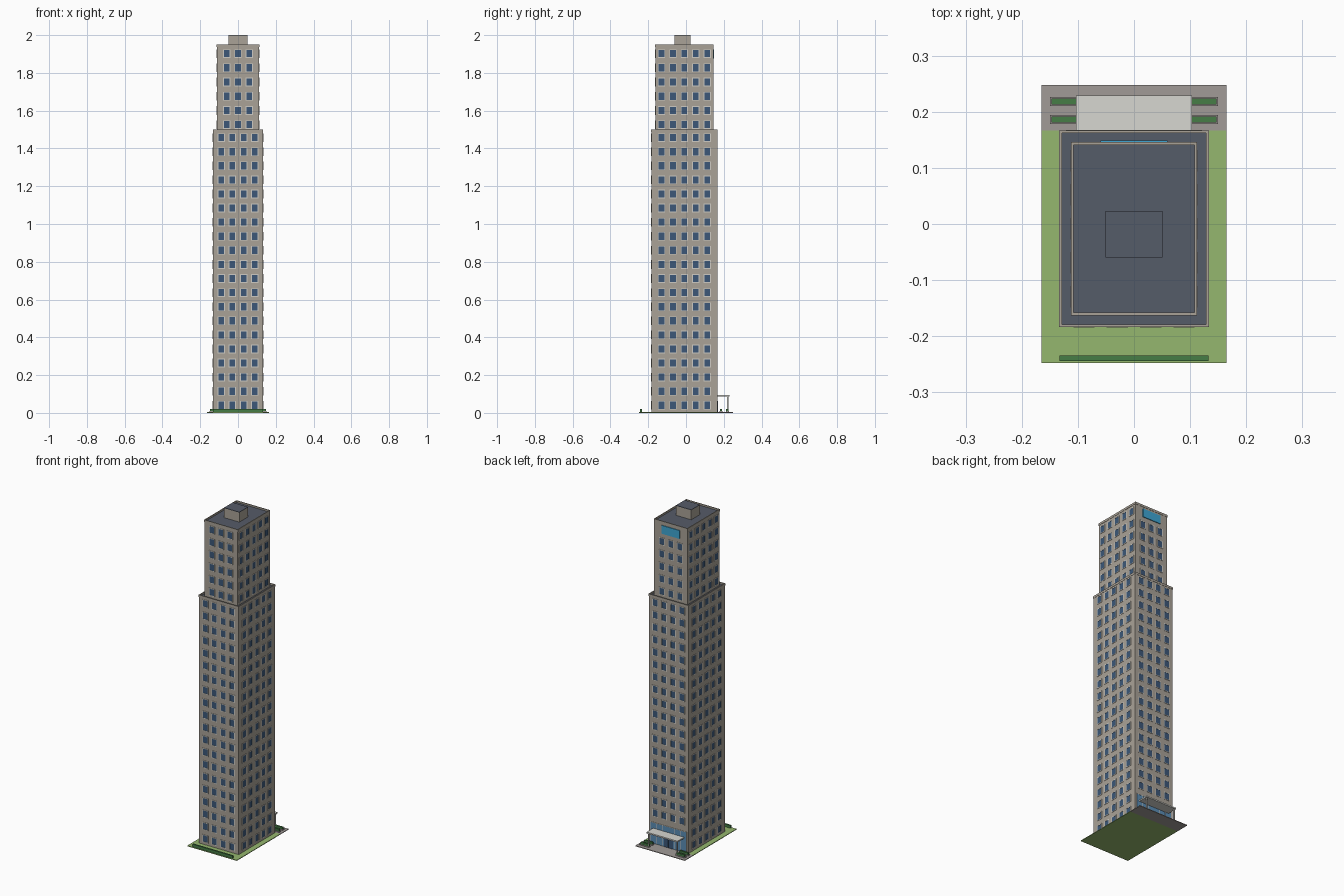
import bpy, bmesh
from mathutils import Vector

if "Cube" in bpy.data.objects:
    bpy.data.objects.remove(bpy.data.objects["Cube"])


def material(name, r, g, b):
    m = bpy.data.materials.new(name)
    m.diffuse_color = tuple((c / 255) ** 2.2 for c in (r, g, b)) + (1,)
    m.use_nodes = True
    m.node_tree.nodes["Principled BSDF"].inputs["Base Color"].default_value = m.diffuse_color
    return m


WALL = material("wall_stone", 168, 161, 150)
TRIM = material("trim", 205, 202, 194)
ROOF = material("roof_slate", 86, 92, 104)
GLASS = material("window_glass", 62, 88, 120)
LOBBY = material("lobby_glass", 92, 140, 180)
LAWN = material("lawn", 148, 182, 110)
PAVE = material("paving", 160, 154, 150)
HEDGE = material("hedge", 72, 125, 72)
CANOPY = material("canopy", 214, 214, 208)
SIGN = material("blue_panel", 65, 165, 210)


def boxes(name, mat, items):
    """One object made of boxes given as (x0, x1, y0, y1, z0, z1)."""
    bm = bmesh.new()
    for x0, x1, y0, y1, z0, z1 in items:
        geo = bmesh.ops.create_cube(bm, size=1)
        for v in geo["verts"]:
            v.co = Vector((x1 if v.co.x > 0 else x0,
                           y1 if v.co.y > 0 else y0,
                           z1 if v.co.z > 0 else z0))
    me = bpy.data.meshes.new(name)
    bm.to_mesh(me)
    bm.free()
    me.materials.append(mat)
    ob = bpy.data.objects.new(name, me)
    bpy.context.collection.objects.link(ob)
    return ob


def rim(hx, y0, y1, z0, z1, t):
    """Four bars round a rectangle, for a parapet."""
    return [(-hx, hx, y0, y0 + t, z0, z1), (-hx, hx, y1 - t, y1, z0, z1),
            (-hx, -hx + t, y0 + t, y1 - t, z0, z1), (hx - t, hx, y0 + t, y1 - t, z0, z1)]


def on_wall(side, plane, u0, u1, z0, z1, depth):
    """Thin box lying on one outer wall."""
    a, b = sorted((plane, plane + (depth if side in "BR" else -depth)))
    return (u0, u1, a, b, z0, z1) if side in "FB" else (a, b, u0, u1, z0, z1)


def add_windows(side, plane, columns, rows, frames, panes):
    w, h, t = 0.015, 0.019, 0.004
    for u in columns:
        for z in rows:
            panes.append(on_wall(side, plane, u - w, u + w, z - h, z + h, 0.0008))
            for u0, u1, z0, z1 in ((-w - t, w + t, h, h + t), (-w - t, w + t, -h - t, -h),
                                   (-w - t, -w, -h, h), (w, w + t, -h, h)):
                frames.append(on_wall(side, plane, u + u0, u + u1, z + z0, z + z1, 0.002))


# Ground
boxes("lawn", LAWN, [(-0.165, 0.165, -0.2475, 0.167, 0, 0.004)])
boxes("entrance_paving", PAVE, [(-0.165, 0.165, 0.167, 0.2475, 0, 0.004)])
boxes("front_hedge", HEDGE, [(-0.133, 0.133, -0.244, -0.234, 0.004, 0.02)])

# Stepped tower: body, parapet and recessed roof for each tier
MID = -0.0085
tiers = [("lower", 0.132, 0.174, 0.004, 1.5), ("upper", 0.111, 0.153, 1.488, 1.95)]
for name, hx, hy, z0, z1 in tiers:
    y0, y1 = MID - hy, MID + hy
    boxes(name + "_tower", WALL, [(-hx, hx, y0, y1, z0, z1 - 0.013)])
    boxes(name + "_roof", ROOF, [(-hx + 0.003, hx - 0.003, y0 + 0.003, y1 - 0.003,
                                  z1 - 0.013, z1 - 0.01)])
    boxes(name + "_parapet", WALL, rim(hx + 0.0015, y0 - 0.0015, y1 + 0.0015,
                                       z1 - 0.013, z1, 0.005))
boxes("roof_plant_room", WALL, [(-0.051, 0.051, -0.06, 0.023, 1.94, 1.997)])
boxes("plant_room_roof", ROOF, [(-0.051, 0.051, -0.06, 0.023, 1.997, 2.0)])

# Windows on all four sides
frames, panes = [], []
low_rows = [0.04 + 0.0746 * i for i in range(20)]
up_rows = [1.526 + 0.0752 * i for i in range(6)]
low_cols = [-0.089, -0.03, 0.03, 0.089]
up_cols = [-0.06, 0, 0.06]
side_cols = [MID + 0.0605 * i for i in range(-2, 3)]
add_windows("F", MID - 0.174, low_cols, low_rows, frames, panes)
add_windows("B", MID + 0.174, low_cols, low_rows[2:], frames, panes)
add_windows("F", MID - 0.153, up_cols, up_rows, frames, panes)
add_windows("B", MID + 0.153, up_cols, up_rows[:5], frames, panes)
for side, s in (("L", -1), ("R", 1)):
    add_windows(side, s * 0.132, side_cols, low_rows, frames, panes)
    add_windows(side, s * 0.111, side_cols, up_rows, frames, panes)
boxes("window_frames", TRIM, frames)
boxes("window_panes", GLASS, panes)

# Blank blue panel high on the back
boxes("blue_panel", SIGN, [(-0.06, 0.06, 0.1445, 0.149, 1.875, 1.925)])

# Glazed lobby with mullions and double door
yb = MID + 0.174
boxes("lobby_glazing", LOBBY, [(-0.12, 0.12, yb, yb + 0.001, 0.004, 0.13)])
bars = [(x - 0.0012, x + 0.0012, yb, yb + 0.002, 0.004, 0.13)
        for x in (-0.12, -0.08, -0.04, 0.04, 0.08, 0.12)]
bars.append((-0.12, 0.12, yb, yb + 0.002, 0.128, 0.131))
boxes("lobby_mullions", TRIM, bars)
boxes("entrance_doors", GLASS, [(s * 0.0155 - 0.0145, s * 0.0155 + 0.0145, yb, yb + 0.003,
                                 0.004, 0.062) for s in (-1, 1)])

# Entrance canopy on two posts
boxes("canopy", CANOPY, [(-0.103, 0.103, yb, 0.229, 0.087, 0.095)])
boxes("canopy_posts", CANOPY, [(s * 0.095 - 0.003, s * 0.095 + 0.003, 0.218, 0.224,
                                0.004, 0.087) for s in (-1, 1)])

# Four planters beside the entrance
planters, shrubs = [], []
for s in (-1, 1):
    for y in (0.186, 0.2185):
        x0, x1 = sorted((s * 0.088, s * 0.15))
        planters.append((x0, x1, y - 0.008, y + 0.008, 0.004, 0.009))
        shrubs.append((x0 + 0.003, x1 - 0.003, y - 0.0055, y + 0.0055, 0.009, 0.021))
boxes("planters", PAVE, planters)
boxes("planter_shrubs", HEDGE, shrubs)
